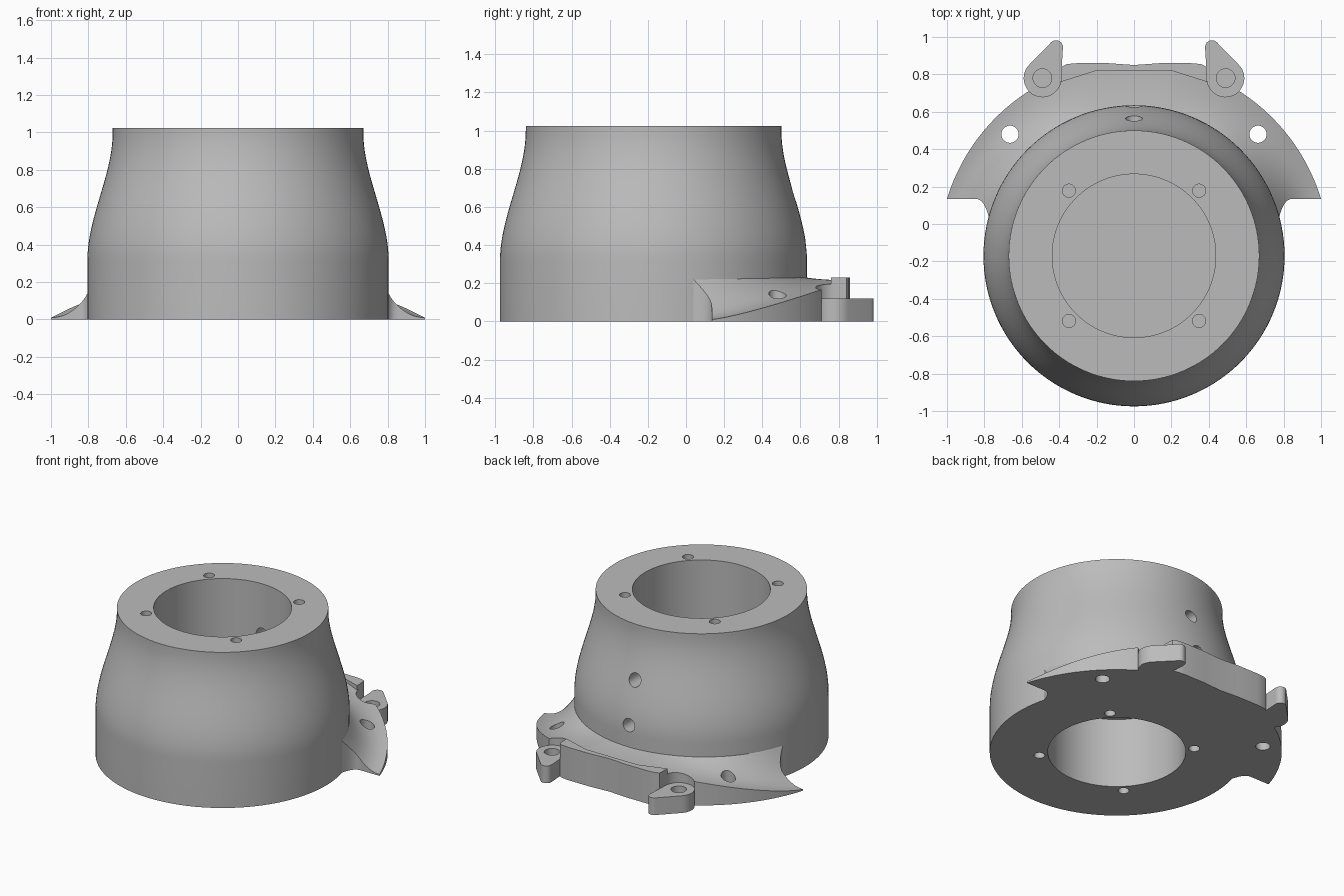
import bpy, bmesh
from math import sin, cos, asin, pi, radians, atan2, acos, hypot
from mathutils import Vector, Matrix

cube = bpy.data.objects.get("Cube")
if cube:
    bpy.data.objects.remove(cube, do_unlink=True)

CY = -0.17          # body axis offset in y
R_BASE, R_TOP, R_BORE, HEIGHT = 0.805, 0.67, 0.437, 1.025
R_RIM, COLLAR_Z, LUG_Z = 1.045, 0.23, 0.12

grey = bpy.data.materials.new("plain grey")
grey.use_nodes = True
grey.diffuse_color = (0.5, 0.5, 0.5, 1)
grey.node_tree.nodes["Principled BSDF"].inputs["Base Color"].default_value = (0.5, 0.5, 0.5, 1)


def finish(bm, name):
    bmesh.ops.recalc_face_normals(bm, faces=bm.faces[:])
    mesh = bpy.data.meshes.new(name)
    bm.to_mesh(mesh)
    bm.free()
    mesh.materials.append(grey)
    obj = bpy.data.objects.new(name, mesh)
    bpy.context.collection.objects.link(obj)
    return obj


def prism(name, outline, z0, z1):
    bm = bmesh.new()
    face = bm.faces.new([bm.verts.new((x, y, z0)) for x, y in outline])
    new = bmesh.ops.extrude_face_region(bm, geom=[face])["geom"]
    for v in new:
        if isinstance(v, bmesh.types.BMVert):
            v.co.z = z1
    return finish(bm, name)


def circle(x, y, r, n=32):
    return [(x + r * cos(2 * pi * i / n), y + r * sin(2 * pi * i / n)) for i in range(n)]


def radial_cutter(z, r):
    bm = bmesh.new()
    turn = Matrix.Translation((0, 0.4, z)) @ Matrix.Rotation(pi / 2, 4, "X")
    bmesh.ops.create_cone(bm, cap_ends=True, segments=32, radius1=r, radius2=r, depth=0.9, matrix=turn)
    return finish(bm, "radial_cutter")


def cut(obj, cutters):
    for c in cutters:
        mod = obj.modifiers.new("cut", "BOOLEAN")
        mod.operation, mod.solver, mod.object = "DIFFERENCE", "EXACT", c
    bpy.context.view_layer.update()
    graph = bpy.context.evaluated_depsgraph_get()
    baked = bpy.data.meshes.new_from_object(obj.evaluated_get(graph))
    obj.modifiers.clear()
    obj.data = baked
    for c in cutters:
        bpy.data.objects.remove(c, do_unlink=True)


def smooth(obj):
    bpy.ops.object.select_all(action="DESELECT")
    obj.select_set(True)
    bpy.context.view_layer.objects.active = obj
    bpy.ops.object.shade_smooth_by_angle(angle=radians(30))


# Body: turned bell with a bore from each end and a dividing wall inside
profile = [(0, 0.49), (R_BORE, 0.49), (R_BORE, 0), (R_BASE, 0)]
STEPS = 20
for i in range(STEPS + 1):
    t = i / STEPS
    profile.append((R_BASE - (R_BASE - R_TOP) * t * t * (3 - 2 * t), 0.32 + 0.68 * t))
profile += [(R_TOP, HEIGHT), (R_BORE, HEIGHT), (R_BORE, 0.56), (0, 0.56)]
bm = bmesh.new()
verts = [bm.verts.new((r, CY, z)) for r, z in profile]
edges = [bm.edges.new(pair) for pair in zip(verts, verts[1:])]
bmesh.ops.spin(bm, geom=verts + edges, cent=(0, CY, 0), axis=(0, 0, 1),
               angle=2 * pi, steps=128, use_merge=True)
bmesh.ops.remove_doubles(bm, verts=bm.verts[:], dist=0.0005)
body = finish(bm, "body")

# Screw holes in both end faces and two cross holes at the back
cutters = [radial_cutter(0.67, 0.045), radial_cutter(0.38, 0.045)]
for sx in (-1, 1):
    for sy in (-1, 1):
        for z0, z1 in ((-0.1, 0.15), (HEIGHT - 0.15, HEIGHT + 0.1)):
            cutters.append(prism("screw_cutter", circle(sx * 0.348, CY + sy * 0.348, 0.035), z0, z1))
cut(body, cutters)


def start_angle(t):
    # Flared end of the flange blends into the body
    y = 0.305 - 0.105 * max(0, 1 - t / 0.42) ** 2
    return asin(y / (0.8 + 0.245 * t))


def flange_point(u, t):
    a0 = start_angle(t)
    a = a0 + u * (pi - 2 * a0)
    rim = min(R_RIM, 1.02 / sin(a))
    r = 0.8 + t * (rim - 0.8)
    rim_y = max(0, (rim * sin(a) + CY - 0.135) / 0.74)
    low = 0.01 + 0.215 * rim_y ** 1.25
    return Vector((r * cos(a), CY + r * sin(a), low + (COLLAR_Z - low) * (1 - t) ** 2.3))


# Flange: concave skirt around the back half
bm = bmesh.new()
bmesh.ops.create_grid(bm, x_segments=96, y_segments=14, size=0.5)
for v in bm.verts:
    v.co = flange_point(min(1, max(0, v.co.x + 0.5)), min(1, max(0, v.co.y + 0.5)))
new = bmesh.ops.extrude_face_region(bm, geom=bm.faces[:])["geom"]
for v in new:
    if isinstance(v, bmesh.types.BMVert):
        v.co.z = 0
flange = finish(bm, "flange")

# Rear block on the flange rim
half = [(0.14, 0.86), (0.3, 0.86), (0.36, 0.855), (0.39, 0.84), (0.39, 0.76), (0.2, 0.82)]
rear_block = prism("rear_block", [(0, 0.85)] + half + [(-x, y) for x, y in reversed(half)], 0, COLLAR_Z)


def lug_outline(side):
    # Teardrop around a large and a small circle
    (x0, y0, r0), (x1, y1, r1) = (0.49, 0.78, 0.1), (0.417, 0.945, 0.037)
    axis = atan2(y1 - y0, x1 - x0)
    spread = acos((r0 - r1) / hypot(x1 - x0, y1 - y0))
    pts = []
    for cx, cy, r, a, b in ((x0, y0, r0, axis + spread, axis + 2 * pi - spread),
                            (x1, y1, r1, axis - spread, axis + spread)):
        for i in range(25):
            k = a + (b - a) * i / 24
            pts.append((side * (cx + r * cos(k)), cy + r * sin(k)))
    return pts


# Lugs with blind holes, standing in pockets of the flange and block
parts = [body, flange, rear_block]
for side, label in ((1, "left"), (-1, "right")):
    lug = prism(label + "_lug", lug_outline(side), 0, LUG_Z)
    cut(lug, [prism("lug_cutter", circle(side * 0.49, 0.78, 0.05), 0.03, 0.4)])
    parts.append(lug)
    for part in (flange, rear_block):
        cut(part, [prism("pocket_cutter", lug_outline(side), -0.1, 0.5)])
    cut(flange, [prism("flange_cutter", circle(side * 0.663, 0.48, 0.046), -0.1, 0.5)])

for part in parts:
    smooth(part)
